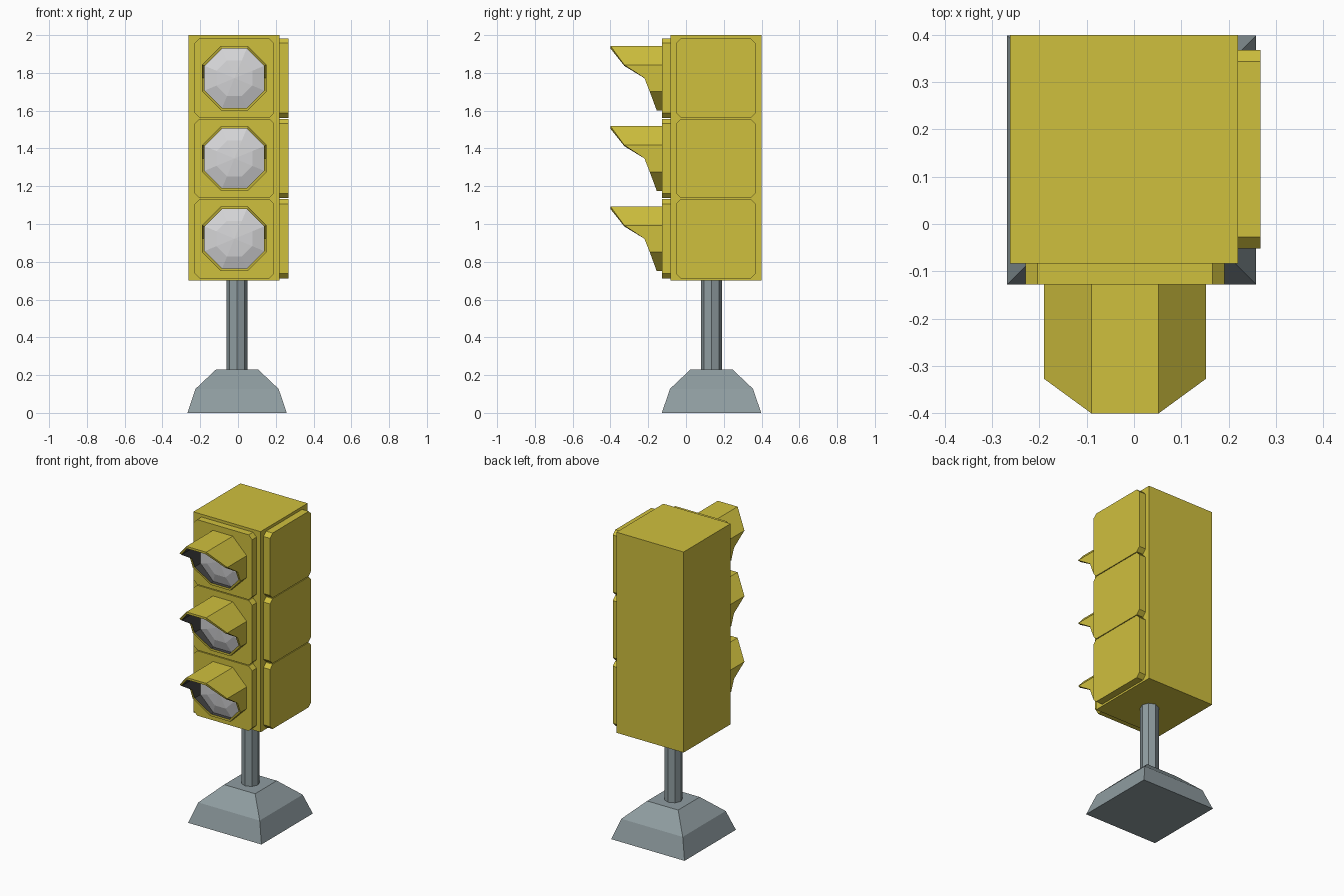
import bpy
import bmesh
from math import sin, cos, pi

if "Cube" in bpy.data.objects:
    bpy.data.objects.remove(bpy.data.objects["Cube"])


def material(name, srgb):
    color = [(c / 255) ** 2.2 for c in srgb] + [1.0]
    mat = bpy.data.materials.new(name)
    mat.use_nodes = True
    mat.diffuse_color = color
    mat.node_tree.nodes["Principled BSDF"].inputs["Base Color"].default_value = color
    return mat


yellow = material("housing yellow", (206, 190, 64))
steel = material("steel grey", (142, 155, 159))
glass = material("lens grey", (212, 212, 214))
dark = material("visor lining", (72, 72, 72))


def loft(name, rings, mats, closed=False, lining=None):
    """Skin a list of equal rings; cap the ends, or join last ring to first."""
    bm = bmesh.new()
    loops = [[bm.verts.new(p) for p in ring] for ring in rings]
    n = len(loops[0])
    for i in range(len(loops) if closed else len(loops) - 1):
        a, b = loops[i], loops[(i + 1) % len(loops)]
        for j in range(n):
            k = (j + 1) % n
            face = bm.faces.new((a[j], a[k], b[k], b[j]))
            face.material_index = 1 if i == lining else 0
    if not closed:
        bm.faces.new(loops[0])
        bm.faces.new(loops[-1])
    bmesh.ops.remove_doubles(bm, verts=bm.verts, dist=1e-5)
    bmesh.ops.recalc_face_normals(bm, faces=bm.faces)
    mesh = bpy.data.meshes.new(name)
    bm.to_mesh(mesh)
    bm.free()
    for mat in mats:
        mesh.materials.append(mat)
    obj = bpy.data.objects.new(name, mesh)
    bpy.context.collection.objects.link(obj)
    return obj


def square(cx, cy, half, z):
    return [(cx + sx * half, cy + sy * half, z)
            for sx, sy in ((-1, -1), (1, -1), (1, 1), (-1, 1))]


def octagon(radius, turn=0.0):
    return [(radius * cos(turn + i * pi / 4), radius * sin(turn + i * pi / 4))
            for i in range(8)]


def cut_square(half, cut):
    h, c = half, half - cut
    return [(c, h), (h, c), (h, -c), (c, -h), (-c, -h), (-h, -c), (-h, c), (-c, h)]


# Stepped foot and post
FOOT_X, FOOT_Y = -0.005, 0.135
loft("foot", [square(FOOT_X, FOOT_Y, h, z)
              for h, z in ((0.263, 0), (0.22, 0.127), (0.111, 0.23))], [steel])
loft("post", [[(FOOT_X + x, FOOT_Y + y, z) for x, y in octagon(0.055)]
              for z in (0.22, 0.71)], [steel])

# Signal housing
BODY_X, BODY_Y, FRONT, SIDE = -0.021, 0.158, -0.083, 0.22
loft("housing", [square(BODY_X, BODY_Y, 0.241, z) for z in (0.70, 2.0)], [yellow])

# Half outline of the visor: across, up, front depth
half_visor = [(0.071, 0.171, -0.40), (0.171, 0.071, -0.327), (0.171, 0, -0.22),
              (0.171, -0.071, -0.192), (0.071, -0.171, -0.155)]
visor = half_visor + [(-x, z, y) for x, z, y in reversed(half_visor)]
LAMP_X, PANEL_FACE = -0.019, -0.128

for label, cz in (("top", 1.772), ("middle", 1.347), ("bottom", 0.922)):
    # Panels with clipped corners on the front and on one side
    outline = cut_square(0.21, 0.025)
    loft(label + "_front_panel",
         [[(LAMP_X + u, y, cz + v) for u, v in outline]
          for y in (FRONT + 0.005, PANEL_FACE)], [yellow])
    loft(label + "_side_panel",
         [[(x, BODY_Y + u, cz + v) for u, v in outline]
          for x in (SIDE - 0.005, SIDE + 0.047)], [yellow])

    # Hood with a dark lining
    def hood_ring(scale, back):
        return [(LAMP_X + x * scale, PANEL_FACE + 0.004 if back else y, cz + z * scale)
                for x, z, y in visor]
    loft(label + "_visor",
         [hood_ring(1, True), hood_ring(1, False),
          hood_ring(0.92, False), hood_ring(0.92, True)],
         [yellow, dark], closed=True, lining=2)

    # Faceted domed lens
    loft(label + "_lens",
         [[(LAMP_X + u * s, y, cz + v * s) for u, v in octagon(0.171, pi / 8)]
          for s, y in ((1, -0.122), (1, -0.131), (0.6, -0.155), (0, -0.165))], [glass])
